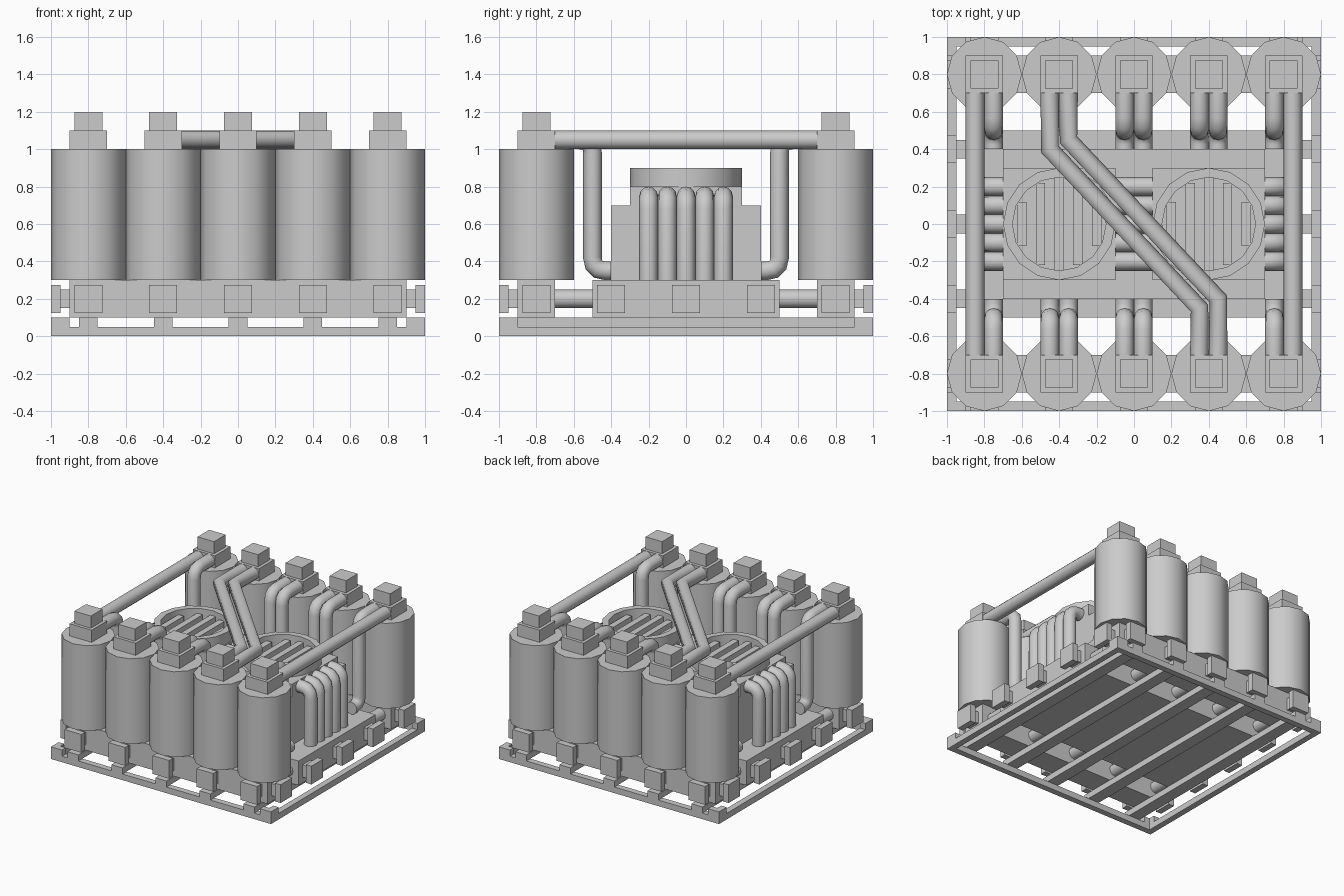
import bpy, bmesh, math
from mathutils import Vector, Matrix

if "Cube" in bpy.data.objects:
    bpy.data.objects.remove(bpy.data.objects["Cube"])

XS = (-0.8, -0.4, 0.0, 0.4, 0.8)


def finish(name, bm, smooth=False):
    me = bpy.data.meshes.new(name)
    bm.to_mesh(me)
    bm.free()
    return link(name, me, smooth)


def link(name, me, smooth):
    ob = bpy.data.objects.new(name, me)
    bpy.context.collection.objects.link(ob)
    if smooth:
        bpy.ops.object.select_all(action='DESELECT')
        ob.select_set(True)
        bpy.context.view_layer.objects.active = ob
        bpy.ops.object.shade_smooth_by_angle(angle=math.radians(46))
    return ob


def boxes(name, items):
    """items: (x0, x1, y0, y1, z0, z1)"""
    bm = bmesh.new()
    for x0, x1, y0, y1, z0, z1 in items:
        m = (Matrix.Translation(((x0 + x1) / 2, (y0 + y1) / 2, (z0 + z1) / 2))
             @ Matrix.Diagonal((abs(x1 - x0), abs(y1 - y0), abs(z1 - z0), 1)))
        bmesh.ops.create_cube(bm, size=1, matrix=m)
    return finish(name, bm)


def rounded(pts, r, n=3):
    """Replace the inner corners of a path with short arcs."""
    pts = [Vector(p) for p in pts]
    out = [pts[0]]
    for a, b, c in zip(pts, pts[1:], pts[2:]):
        p, q = b + (a - b).normalized() * r, b + (c - b).normalized() * r
        for i in range(n + 1):
            t = i / n
            out.append(p * (1 - t) ** 2 + b * 2 * t * (1 - t) + q * t * t)
    return out + [pts[-1]]


def pipes(name, paths, radius=0.05):
    cu = bpy.data.curves.new(name, 'CURVE')
    cu.dimensions = '3D'
    cu.bevel_depth, cu.bevel_resolution, cu.use_fill_caps = radius, 4, True
    for path in paths:
        sp = cu.splines.new('POLY')
        sp.points.add(len(path) - 1)
        for pt, co in zip(sp.points, path):
            pt.co = (*co, 1)
    tmp = bpy.data.objects.new(name + "_curve", cu)
    me = bpy.data.meshes.new_from_object(tmp)
    bpy.data.objects.remove(tmp)
    link(name, me, True)


# Base frame: low ring, raised corner angles, beams running front to back
frame = []
for s in (-1, 1):
    frame.append((-1, 1, s, s * 0.95, 0, 0.05))
    frame.append((s, s * 0.95, -0.95, 0.95, 0, 0.05))
    for t in (-1, 1):
        frame.append((s, s * 0.9, t, t * 0.95, 0.05, 0.1))
        frame.append((s, s * 0.95, t * 0.95, t * 0.9, 0.05, 0.1))
boxes("base_frame", frame)
boxes("floor_beams", [(x - 0.05, x + 0.05, -1, 1, 0.05, 0.1) for x in XS])

# Central platform, machine block and fan housings
boxes("platform", [(-0.9, 0.9, -0.5, 0.5, 0.1, 0.3)])
boxes("machine_block", [(-0.7, 0.7, -0.4, 0.4, 0.3, 0.7)])
boxes("fan_housings", [(c - 0.3, c + 0.3, -0.3, 0.3, 0.7, 0.8) for c in (-0.4, 0.4)])

# Tank rails and connector blocks around the edge
boxes("tank_rails", [(-0.9, 0.9, s * 0.7, s * 0.9, 0.1, 0.3) for s in (-1, 1)])
conn = []
for s in (-1, 1):
    for c in XS:
        conn.append((c - 0.05, c + 0.05, s * 0.9, s * 0.95, 0.15, 0.25))
        conn.append((c - 0.075, c + 0.075, s * 0.95, s, 0.125, 0.275))
        conn.append((s * 0.9, s * 0.95, c - 0.05, c + 0.05, 0.15, 0.25))
        conn.append((s * 0.95, s, c - 0.075, c + 0.075, 0.125, 0.275))
boxes("edge_connectors", conn)

# Fan rings with slats
for side, c in (("left", -0.4), ("right", 0.4)):
    bm = bmesh.new()
    n = 16
    loops = []
    for r, z in ((0.3, 0.8), (0.3, 0.9), (0.25, 0.9), (0.25, 0.8)):
        loops.append([bm.verts.new((c + r * math.cos(2 * math.pi * i / n),
                                    r * math.sin(2 * math.pi * i / n), z)) for i in range(n)])
    for k in range(4):
        a, b = loops[k], loops[(k + 1) % 4]
        for i in range(n):
            j = (i + 1) % n
            bm.faces.new((a[i], a[j], b[j], b[i]))
    finish(side + "_fan_ring", bm, True)
    slats = []
    for k in range(-2, 3):
        h = math.sqrt(0.25 ** 2 - (abs(k) * 0.1 + 0.02) ** 2)
        slats.append((c + k * 0.1 - 0.025, c + k * 0.1 + 0.025, -h, h, 0.8, 0.86))
    boxes(side + "_fan_slats", slats)

# Tanks: two rows of five twelve-sided cylinders with stepped caps
bm = bmesh.new()
caps = []
for s in (-1, 1):
    for x in XS:
        bmesh.ops.create_cone(bm, cap_ends=True, segments=12, radius1=0.2, radius2=0.2,
                              depth=0.7, matrix=Matrix.Translation((x, s * 0.8, 0.65)))
        for h, z in ((0.1, 1.0), (0.075, 1.1)):
            caps.append((x - h, x + h, s * 0.8 - h, s * 0.8 + h, z, z + 0.1))
finish("tanks", bm, True)
boxes("tank_caps", caps)

# Low pipes from rails to platform
pipes("low_pipes", [[(x, s * 0.5, 0.2), (x, s * 0.7, 0.2)] for x in XS for s in (-1, 1)])

# Drop pipes from caps down into the machine block
drops = [(x, 1) for x in (-0.75, -0.05, 0.05, 0.35, 0.45, 0.75)]
drops += [(-x, -1) for x, _ in drops]
pipes("drop_pipes", [rounded([(x, s * 0.7, 1.05), (x, s * 0.5, 1.05),
                              (x, s * 0.5, 0.35), (x, s * 0.4, 0.35)], 0.07)
                     for x, s in drops])

# Long pipes joining the two rows: straight at the sides, diagonal in the middle
cross = [[(x, -0.7, 1.05), (x, 0.7, 1.05)] for x in (-0.85, 0.85)]
for a, b, ya, yb in ((-0.45, 0.35, 0.4, -0.45), (-0.35, 0.45, 0.45, -0.4)):
    cross.append([(a, 0.7, 1.05), (a, ya, 1.05), (b, yb, 1.05), (b, -0.7, 1.05)])
pipes("cross_pipes", cross)

# Side rib pipes and short pipes between the fan housings
YS = (-0.2, -0.1, 0.0, 0.1, 0.2)
pipes("side_ribs", [rounded([(s * 0.7, y, 0.75), (s * 0.8, y, 0.75), (s * 0.8, y, 0.3)], 0.07)
                    for s in (-1, 1) for y in YS])
pipes("middle_pipes", [[(-0.1, y, 0.75), (0.1, y, 0.75)] for y in YS])
